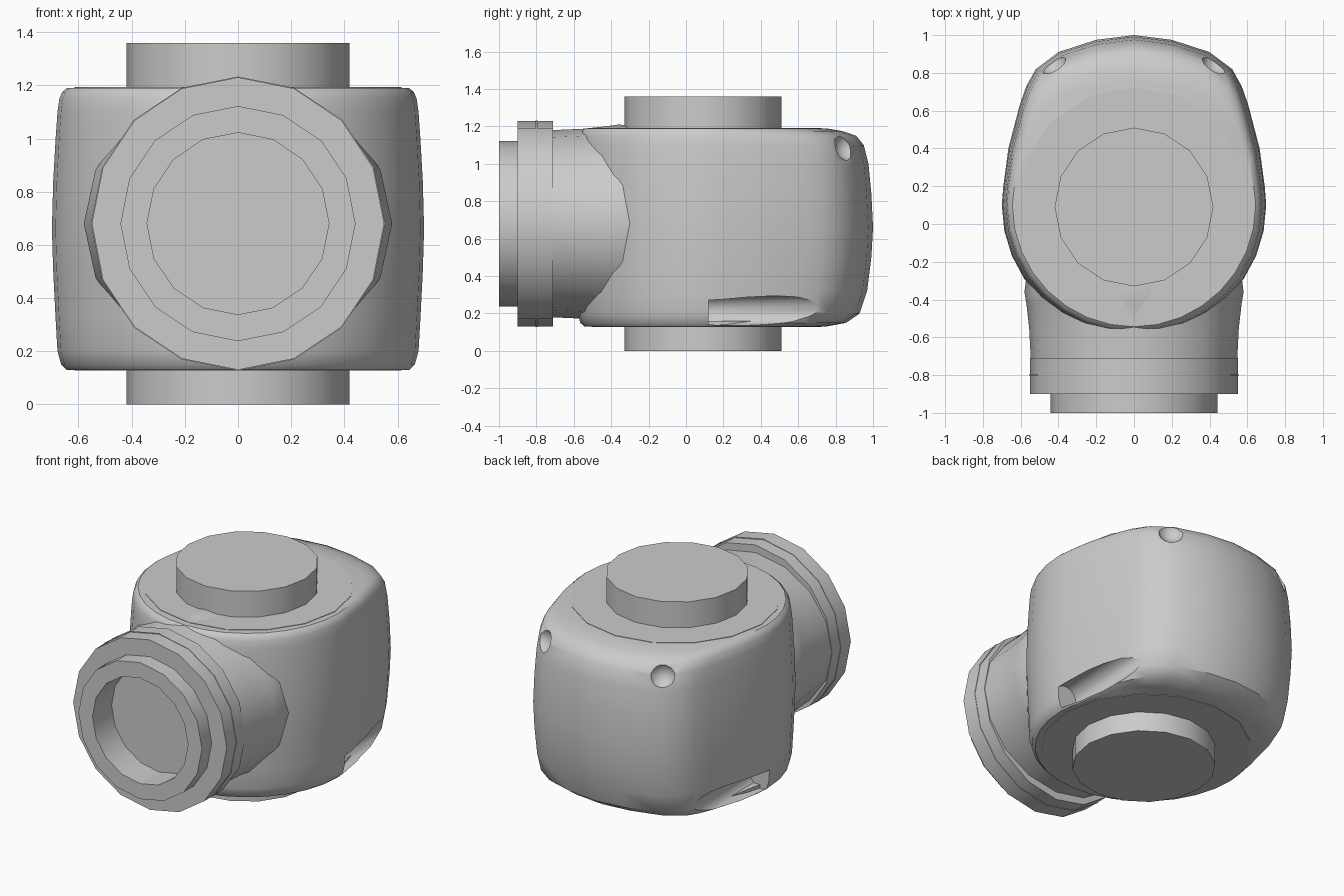
import bpy, bmesh
from math import sin, cos, pi
from mathutils import Vector

if "Cube" in bpy.data.objects:
    bpy.data.objects.remove(bpy.data.objects["Cube"])


def finish(name, bm, angle=0.6):
    bmesh.ops.recalc_face_normals(bm, faces=bm.faces)
    me = bpy.data.meshes.new(name)
    bm.to_mesh(me)
    bm.free()
    ob = bpy.data.objects.new(name, me)
    bpy.context.collection.objects.link(ob)
    smooth(ob, angle)
    return ob


def smooth(ob, angle=0.6):
    bpy.ops.object.select_all(action='DESELECT')
    ob.select_set(True)
    bpy.context.view_layer.objects.active = ob
    bpy.ops.object.shade_smooth_by_angle(angle=angle)


def loft(name, rings):
    """Skin a stack of closed point rings and cap both ends."""
    bm = bmesh.new()
    vs = [[bm.verts.new(p) for p in r] for r in rings]
    n = len(vs[0])
    for a, b in zip(vs, vs[1:]):
        for i in range(n):
            j = (i + 1) % n
            bm.faces.new((a[i], a[j], b[j], b[i]))
    bm.faces.new(vs[0])
    bm.faces.new(vs[-1])
    return finish(name, bm)


def turned(name, profile, centre, axis='Z', sides=16, squash=1.0):
    """Turned part: profile is (radius, position along axis)."""
    c = Vector(centre)
    rings = []
    for r, t in profile:
        ring = []
        for i in range(sides):
            u = r * cos(2 * pi * i / sides)
            v = r * sin(2 * pi * i / sides) * squash
            ring.append(c + Vector((u, v, t) if axis == 'Z' else (u, t, v)))
        rings.append(ring)
    return loft(name, rings)


# Housing: egg-shaped outline, half circle in front, tapering to the back
back = [(0.692, 0.2), (0.665, 0.4), (0.605, 0.63), (0.57, 0.73), (0.52, 0.82),
        (0.40, 0.91), (0.2, 0.975)]
front = [(0.7 * cos(a), 0.1 - 0.7 * sin(a)) for a in [pi * i / 16 for i in range(17)]]
outline = front + [(-x, y) for x, y in back] + [(0, 1.0)] + back[::-1]
# (height, width scale, rear scale): bulged walls, softer rear edges
levels = [(0.13, 0.92, 0.72), (0.15, 0.95, 0.84), (0.20, 0.97, 0.92),
          (0.32, 0.98, 0.965), (0.50, 0.993, 0.99), (0.66, 1, 1), (0.84, 0.993, 0.99),
          (1.0, 0.98, 0.973), (1.10, 0.97, 0.945), (1.15, 0.96, 0.90),
          (1.175, 0.945, 0.82), (1.19, 0.92, 0.72)]
housing = loft("housing", [
    [(x * s, 0.1 + (y - 0.1) * (r if y > 0.1 else s), z) for x, y in outline]
    for z, s, r in levels])

# Mirrored cuts: side grooves near the bottom, dimples at the upper rear corners
cutters = []
for side in (1, -1):
    cutters.append(turned("groove_cutter", [(0.08, 0.12), (0.08, 0.95)],
                          (side * 0.625, 0, 0.215), 'Y', 16))
    bm = bmesh.new()
    bmesh.ops.create_uvsphere(bm, u_segments=16, v_segments=10, radius=0.085)
    dimple = finish("dimple_cutter", bm)
    dimple.location = (side * 0.445, 0.875, 1.10)
    cutters.append(dimple)
for cut in cutters:
    cut.hide_render = True
    mod = housing.modifiers.new("cut", 'BOOLEAN')
    mod.operation = 'DIFFERENCE'
    mod.solver = 'EXACT'
    mod.object = cut
    bpy.context.view_layer.objects.active = housing
    bpy.ops.object.modifier_apply(modifier=mod.name)
for cut in cutters:
    bpy.data.objects.remove(cut, do_unlink=True)
smooth(housing)

# Round cover plates and pipe stubs, top and bottom
turned("top_cover", [(0.615, 1.15), (0.615, 1.193)], (0, 0.11, 0))
turned("bottom_cover", [(0.615, 0.127), (0.615, 0.16)], (0, 0.11, 0))
turned("top_pipe", [(0.42, 1.1), (0.42, 1.36)], (0, 0.09, 0))
turned("bottom_pipe", [(0.42, 0.0), (0.42, 0.2)], (0, 0.09, 0))

# Front neck, slightly flattened, flaring into the housing
turned("front_neck", [(0.545, -0.75), (0.555, -0.55), (0.57, -0.42), (0.58, -0.36),
                      (0.56, -0.2)], (0, 0, 0.68), 'Y', 16, 0.915)
# Front flange with stepped, recessed mouth
turned("front_flange", [(0.55, -0.71), (0.55, -0.9), (0.442, -0.9), (0.442, -1.0),
                        (0.342, -1.0), (0.342, -0.72)], (0, 0, 0.68), 'Y')
# Thin seam band round the flange
turned("flange_seam", [(0.553, -0.805), (0.553, -0.795)], (0, 0, 0.68), 'Y')
